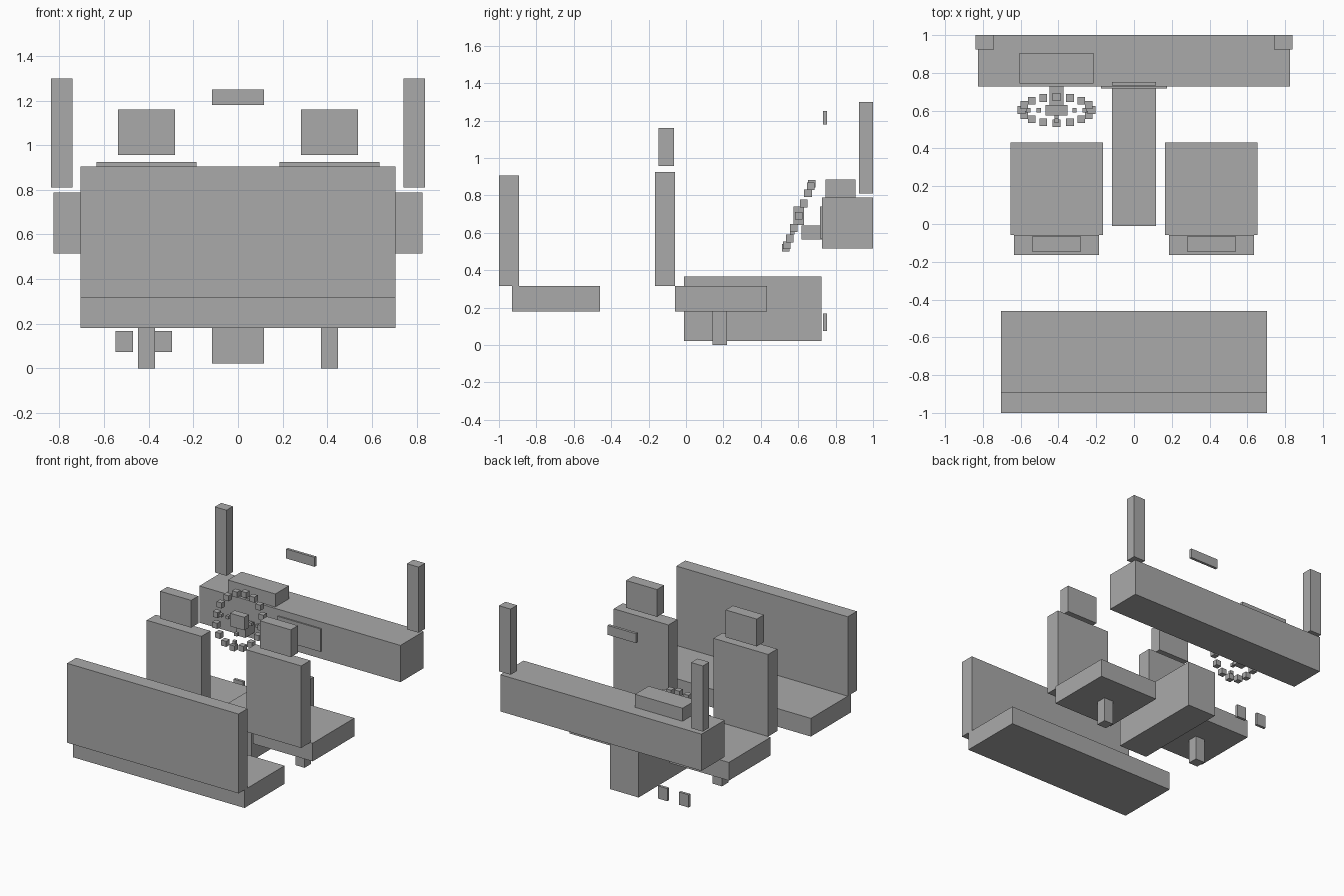
import bpy, bmesh, math
from mathutils import Matrix, Vector

if "Cube" in bpy.data.objects:
    bpy.data.objects.remove(bpy.data.objects["Cube"])

grey = bpy.data.materials.new("plain grey")
grey.diffuse_color = (0.4, 0.4, 0.4, 1)
grey.use_nodes = True
grey.node_tree.nodes["Principled BSDF"].inputs["Base Color"].default_value = grey.diffuse_color


def boxes(name, items):
    """One object made of boxes given as (centre, size)."""
    bm = bmesh.new()
    for c, s in items:
        bmesh.ops.create_cube(bm, size=1, matrix=Matrix.Translation(c) @ Matrix.Diagonal((*s, 1)))
    me = bpy.data.meshes.new(name)
    bm.to_mesh(me)
    bm.free()
    me.materials.append(grey)
    ob = bpy.data.objects.new(name, me)
    bpy.context.collection.objects.link(ob)
    return ob


def box(name, x, y, z):
    """Box from its (low, high) range on each axis."""
    r = (x, y, z)
    return boxes(name, [(tuple((a + b) / 2 for a, b in r), tuple(b - a for a, b in r))])


def around(c, w):
    return (c - w / 2, c + w / 2)


# Rear bench
box("bench_seat", (-0.705, 0.705), (-0.93, -0.46), (0.18, 0.315))
box("bench_back", (-0.705, 0.705), (-1.0, -0.893), (0.315, 0.905))

# Front seats and windscreen pillars, one per side
for side, s in (("left", -1), ("right", 1)):
    x = s * 0.41
    box(side + "_seat_cushion", around(x, 0.49), (-0.058, 0.432), (0.18, 0.315))
    box(side + "_seat_back", around(x, 0.45), (-0.165, -0.058), (0.315, 0.925))
    box(side + "_headrest", around(x, 0.255), (-0.147, -0.063), (0.957, 1.16))
    box(side + "_seat_post", around(x, 0.076), (0.143, 0.218), (0, 0.18))
    box(side + "_pillar", around(s * 0.79, 0.096), (0.924, 1.0), (0.81, 1.298))

# Dashboard, console and fittings
box("dashboard", (-0.827, 0.827), (0.727, 1.0), (0.515, 0.788))
box("instrument_hood", around(-0.41, 0.39), (0.745, 0.905), (0.788, 0.885))
box("centre_screen", (-0.176, 0.176), (0.717, 0.733), (0.57, 0.74))
box("console", (-0.117, 0.117), (-0.01, 0.724), (0.022, 0.365))
box("mirror", (-0.117, 0.117), (0.733, 0.753), (1.18, 1.25))
for name, x in (("clutch_pedal", -0.51), ("brake_pedal", -0.335)):
    box(name, around(x, 0.078), (0.733, 0.753), (0.074, 0.168))

# Steering wheel: a tilted ring of small cubes with three dotted spokes
hub = Vector((-0.41, 0.603, 0.691))
tilt = math.radians(22)


def on_wheel(radius, angle):
    u = radius * math.sin(angle)
    return hub + Vector((radius * math.cos(angle), u * math.sin(tilt), u * math.cos(tilt)))


boxes("wheel_rim", [(on_wheel(0.185, i * math.tau / 16), (0.041,) * 3) for i in range(16)])
boxes("wheel_spokes", [(on_wheel(r, a), (0.023,) * 3)
                       for a in (0, math.pi, -math.pi / 2) for r in (0.095, 0.15)])
boxes("wheel_hub", [(hub, (0.117, 0.055, 0.097))])
box("steering_column", around(-0.41, 0.076), (0.617, 0.727), (0.565, 0.64))
